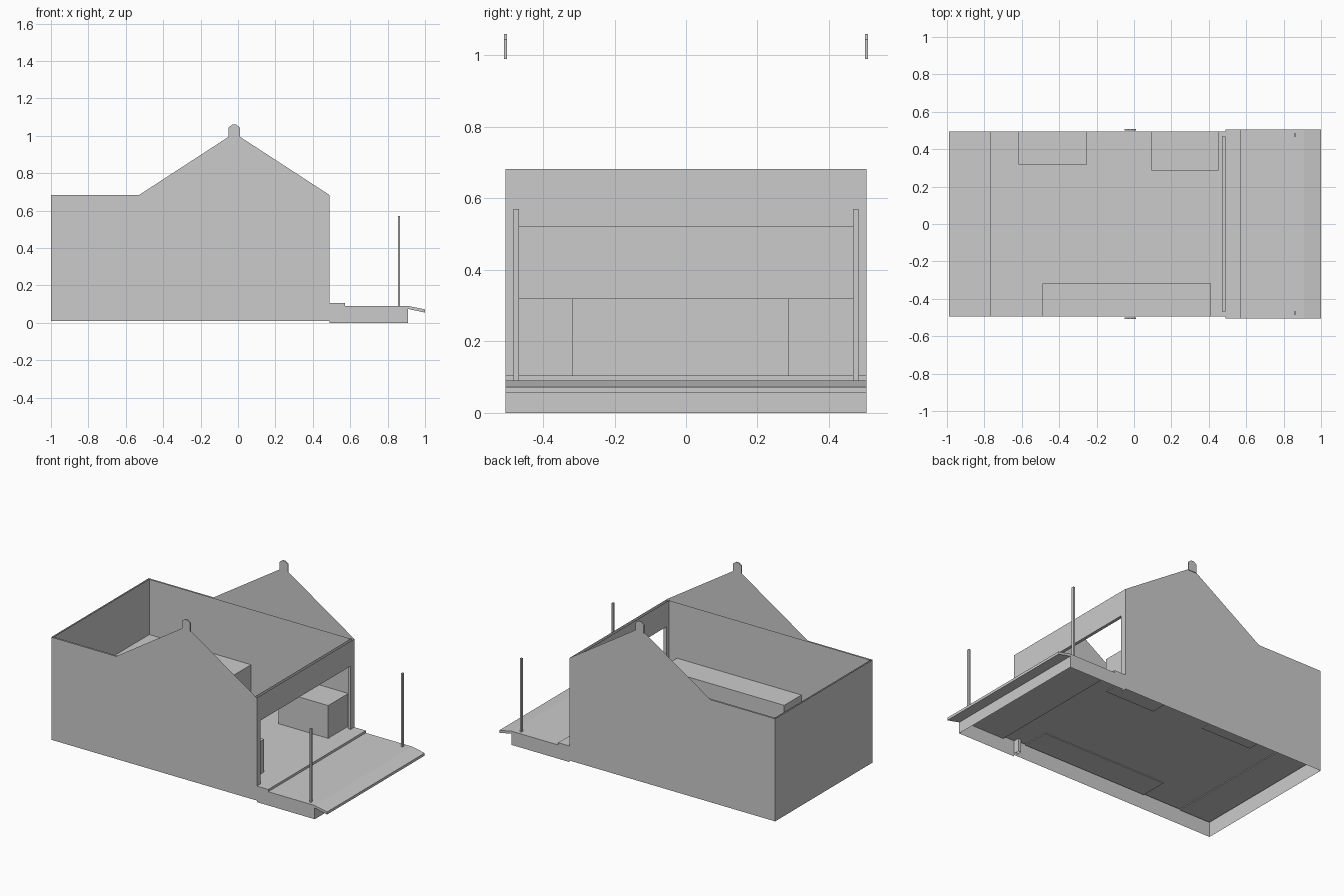
import bpy

if "Cube" in bpy.data.objects:
    bpy.data.objects.remove(bpy.data.objects["Cube"])


def mesh(name, verts, faces):
    me = bpy.data.meshes.new(name)
    me.from_pydata(verts, [], faces)
    me.update()
    ob = bpy.data.objects.new(name, me)
    bpy.context.collection.objects.link(ob)
    return ob


def sheets(name, polys):
    """One object made of separate flat polygons."""
    verts, faces = [], []
    for p in polys:
        faces.append(range(len(verts), len(verts) + len(p)))
        verts += p
    return mesh(name, verts, [tuple(f) for f in faces])


def prism(name, pts, to3d, a, b, skip=()):
    """Extrude a 2D profile from a to b, leaving out the listed side faces."""
    n = len(pts)
    verts = [to3d(u, v, a) for u, v in pts] + [to3d(u, v, b) for u, v in pts]
    faces = [tuple(reversed(range(n))), tuple(range(n, 2 * n))]
    faces += [(i, (i + 1) % n, n + (i + 1) % n, n + i)
              for i in range(n) if i not in skip]
    return mesh(name, verts, faces)


def along_x(u, v, w):
    return (w, u, v)


def along_y(u, v, w):
    return (u, -w, v)


def box(name, x0, x1, y0, y1, z0, z1):
    return prism(name, [(x0, z0), (x1, z0), (x1, z1), (x0, z1)], along_y, -y1, -y0)


OUT, INN = 0.505, 0.495     # outer and inner half widths
EAVE, FLOOR, DECK = 0.683, 0.105, 0.09

# side walls: outer skin with gable, lower inner skin, open at the top
gable = [(-1, 0.01), (0.49, 0.01), (0.49, EAVE), (0.01, 0.995),
         (-0.05, 0.995), (-0.53, EAVE), (-1, EAVE)]
inner = [(-0.99, FLOOR), (0.47, FLOOR), (0.47, EAVE), (-0.99, EAVE)]
cap = [(-0.05, 0.99), (0.01, 0.99), (0.01, 1.045), (-0.01, 1.06),
       (-0.03, 1.06), (-0.05, 1.045)]
for side, s in (("front", -1), ("back", 1)):
    out = [(x, s * OUT, z) for x, z in gable]
    inn = [(x, s * INN, z) for x, z in inner]
    if s < 0:
        inn.reverse()
    else:
        out.reverse()
    sheets(side + "_wall", [out, inn])
    # ridge cap on the gable
    prism(side + "_ridge_cap", cap, along_y, -s * OUT - 0.004, -s * OUT + 0.004)

# closed end wall
sheets("end_wall", [
    [(-1, OUT, 0.01), (-1, -OUT, 0.01), (-1, -OUT, EAVE), (-1, OUT, EAVE)],
    [(-0.99, -INN, FLOOR), (-0.99, INN, FLOOR), (-0.99, INN, EAVE), (-0.99, -INN, EAVE)]])

# open end: header and jambs around a wide doorway
doorway = [(-OUT, 0.02), (-0.467, 0.02), (-0.467, 0.52), (0.467, 0.52),
           (0.467, 0.02), (OUT, 0.02), (OUT, EAVE), (-OUT, EAVE)]
prism("doorway_wall", doorway, along_x, 0.47, 0.49, skip=(0, 4, 5, 6, 7))

# floor and deck surface, with a small step between them
sheets("floor", [
    [(-0.99, -INN, FLOOR), (0.49, -INN, FLOOR), (0.49, INN, FLOOR), (-0.99, INN, FLOOR)],
    [(0.49, -OUT, FLOOR), (0.573, -OUT, FLOOR), (0.573, OUT, FLOOR), (0.49, OUT, FLOOR)],
    [(0.573, -OUT, DECK), (0.573, OUT, DECK), (0.573, OUT, FLOOR), (0.573, -OUT, FLOOR)]])
sheets("deck", [
    [(0.573, -OUT, DECK), (0.91, -OUT, DECK), (0.91, OUT, DECK), (0.573, OUT, DECK)]])

# skirts around the hollow deck
skirt = [(0.49, 0), (0.91, 0), (0.91, DECK), (0.573, DECK), (0.573, FLOOR), (0.49, FLOOR)]
sheets("deck_skirt", [
    [(x, -OUT, z) for x, z in skirt],
    [(x, OUT, z) for x, z in reversed(skirt)],
    [(0.91, -OUT, 0), (0.91, OUT, 0), (0.91, OUT, 0.074), (0.91, -OUT, 0.074)]])

# sloping lip on the deck edge
prism("deck_lip", [(0.91, 0.074), (1.0, 0.055), (1.0, 0.072), (0.91, DECK)],
      along_y, -OUT, OUT)

# deck posts
for side, s in (("front", -1), ("back", 1)):
    box(side + "_post", 0.855, 0.867, s * 0.475 - 0.008, s * 0.475 + 0.008, DECK, 0.57)

# counters inside
for name, x0, x1, y0, y1 in (("end_counter", -0.99, -0.765, -INN, INN),
                             ("front_counter", -0.49, 0.412, -INN, -0.317),
                             ("back_counter_left", -0.617, -0.252, 0.318, INN),
                             ("back_counter_right", 0.094, 0.453, 0.287, INN)):
    box(name, x0, x1, y0, y1, 0.1, 0.32)
